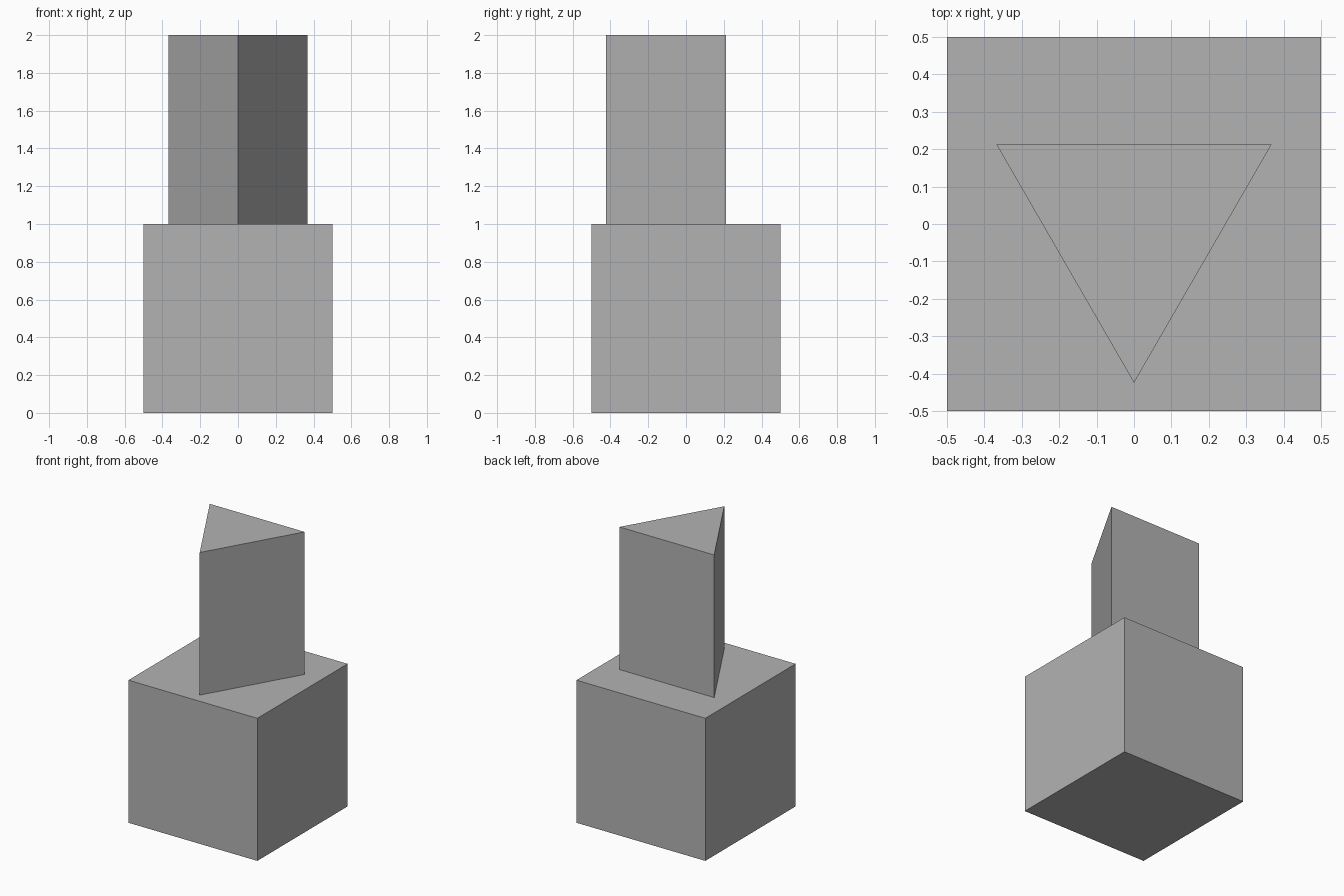
import bpy
import math

default = bpy.data.objects.get("Cube")
if default:
    bpy.data.objects.remove(default, do_unlink=True)

SIZE = 1.0            # edge of the base and height of the column
RADIUS = 0.3 * math.sqrt(2)

# Plain grey material
grey = bpy.data.materials.new("grey")
grey.use_nodes = True
color = (0.45, 0.45, 0.45, 1)
grey.diffuse_color = color
grey.node_tree.nodes["Principled BSDF"].inputs["Base Color"].default_value = color


def prism(name, sides, radius, start, bottom, height):
    """Upright regular prism whose first corner lies at angle start."""
    angles = [start + i * math.tau / sides for i in range(sides)]
    ring = [(radius * math.cos(a), radius * math.sin(a)) for a in angles]
    verts = [(x, y, z) for z in (bottom, bottom + height) for x, y in ring]
    faces = [list(reversed(range(sides))), list(range(sides, 2 * sides))]
    for i in range(sides):
        j = (i + 1) % sides
        faces.append([i, j, j + sides, i + sides])
    mesh = bpy.data.meshes.new(name)
    mesh.from_pydata(verts, [], faces)
    mesh.materials.append(grey)
    obj = bpy.data.objects.new(name, mesh)
    bpy.context.collection.objects.link(obj)
    return obj


# Cube base
prism("base_block", 4, SIZE / math.sqrt(2), math.pi / 4, 0, SIZE)
# Triangular column with one edge facing the front
prism("triangular_column", 3, RADIUS, -math.pi / 2, SIZE, SIZE)
